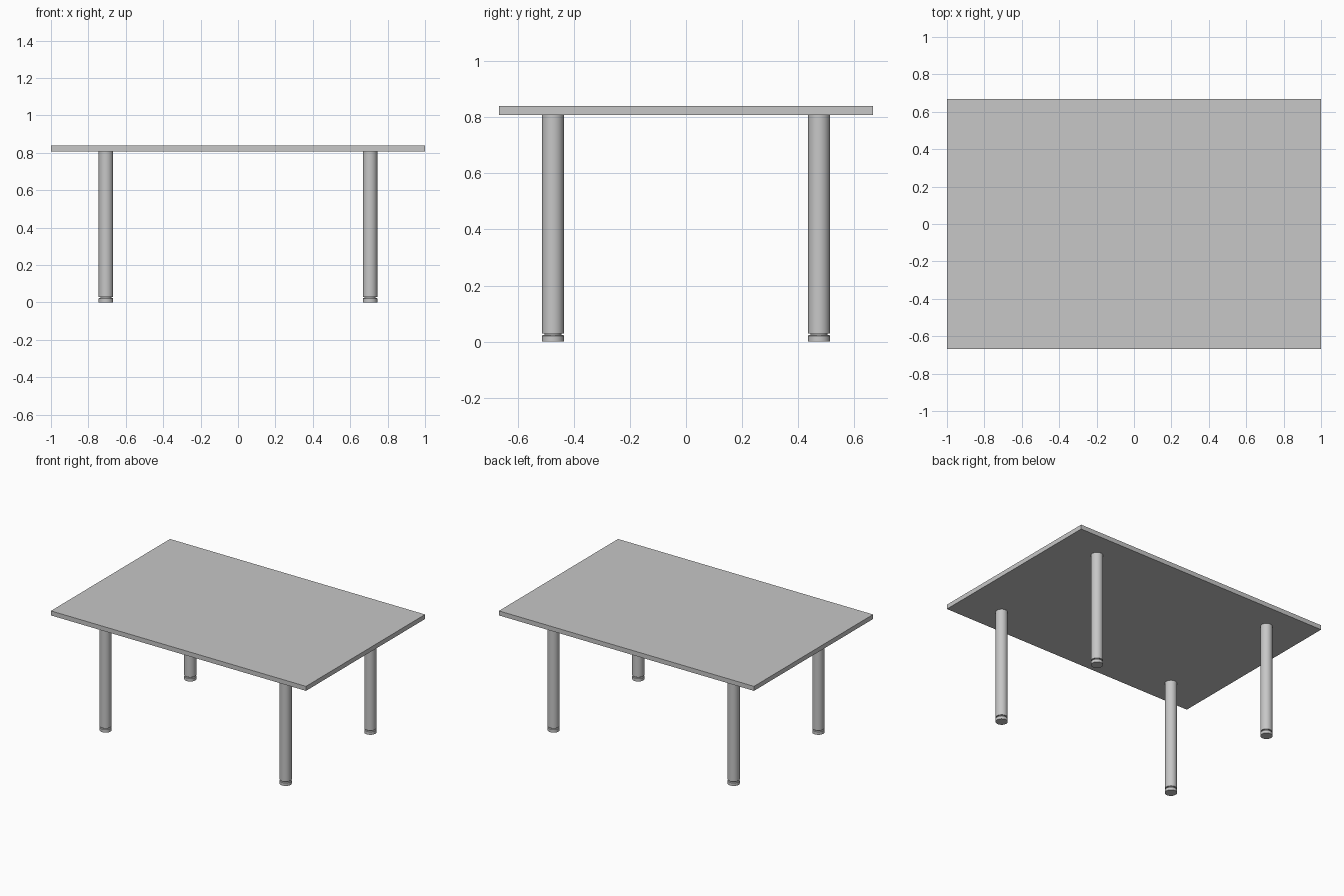
import bpy
import bmesh
import math
from mathutils import Matrix

cube = bpy.data.objects.get("Cube")
if cube:
    bpy.data.objects.remove(cube, do_unlink=True)

grey = bpy.data.materials.new("plain grey")
grey.use_nodes = True
colour = (0.57, 0.57, 0.57, 1)
grey.diffuse_color = colour
grey.node_tree.nodes["Principled BSDF"].inputs["Base Color"].default_value = colour


def add_object(name, bm, location):
    bmesh.ops.recalc_face_normals(bm, faces=bm.faces)
    mesh = bpy.data.meshes.new(name)
    bm.to_mesh(mesh)
    bm.free()
    mesh.materials.append(grey)
    obj = bpy.data.objects.new(name, mesh)
    obj.location = location
    bpy.context.collection.objects.link(obj)
    return obj


def lathe(name, profile, location, sides=32):
    """Turn a (radius, height) profile around z and shade it smooth."""
    bm = bmesh.new()
    verts = [bm.verts.new((r, 0, z)) for r, z in profile]
    edges = [bm.edges.new(pair) for pair in zip(verts, verts[1:])]
    bmesh.ops.spin(bm, geom=verts + edges, axis=(0, 0, 1), cent=(0, 0, 0),
                   angle=math.tau, steps=sides)
    bmesh.ops.remove_doubles(bm, verts=bm.verts, dist=0.0001)
    obj = add_object(name, bm, location)
    bpy.ops.object.select_all(action="DESELECT")
    obj.select_set(True)
    bpy.context.view_layer.objects.active = obj
    bpy.ops.object.shade_smooth_by_angle(angle=math.radians(30))
    return obj


# Tabletop: thin rectangular slab
bm = bmesh.new()
bmesh.ops.create_cube(bm, size=1, matrix=Matrix.Diagonal((2, 1.334, 0.032, 1)))
add_object("tabletop", bm, (0, 0, 0.824))

# Legs: round post over a narrow neck and a levelling foot
post = [(0, 0.03), (0.039, 0.03), (0.039, 0.808), (0, 0.808)]
neck = [(0, 0.02), (0.03, 0.02), (0.03, 0.031), (0, 0.031)]
foot = [(0, 0), (0.039, 0), (0.039, 0.021), (0.036, 0.024), (0, 0.024)]

for y, depth in ((-0.474, "front"), (0.474, "back")):
    for x, side in ((-0.706, "right"), (0.706, "left")):
        for part, profile in (("leg", post), ("leg_neck", neck), ("leg_foot", foot)):
            lathe(f"{depth}_{side}_{part}", profile, (x, y, 0))
